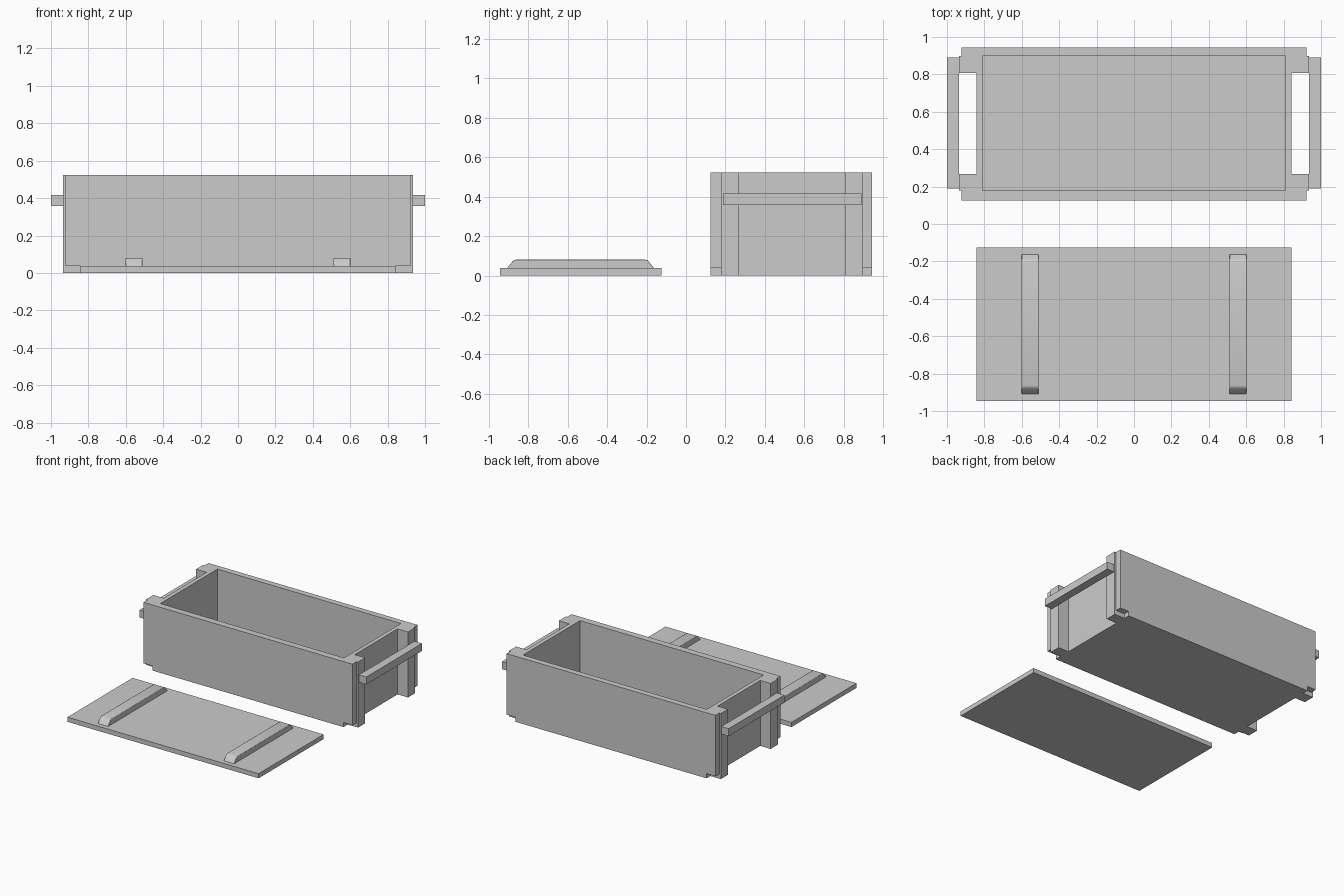
import bpy, bmesh

if "Cube" in bpy.data.objects:
    bpy.data.objects.remove(bpy.data.objects["Cube"])


def finish(name, bm):
    bmesh.ops.recalc_face_normals(bm, faces=bm.faces)
    me = bpy.data.meshes.new(name)
    bm.to_mesh(me)
    bm.free()
    ob = bpy.data.objects.new(name, me)
    bpy.context.collection.objects.link(ob)
    return ob


def box(name, x, y, z):
    """Axis-aligned board from (min, max) ranges."""
    bm = bmesh.new()
    bmesh.ops.create_cube(bm, size=1)
    for v in bm.verts:
        for i, (a, b) in enumerate((x, y, z)):
            v.co[i] = a if v.co[i] < 0 else b
    return finish(name, bm)


def span(side, a, b):
    return tuple(sorted((side * a, side * b)))


def cleat(name, x):
    """Batten with sloping ends, softened ridge corners and upper edges."""
    profile = [(-0.91, 0.035), (-0.88, 0.072), (-0.873, 0.078), (-0.862, 0.081),
               (-0.208, 0.081), (-0.197, 0.078), (-0.19, 0.072), (-0.16, 0.035)]
    bm = bmesh.new()
    face = bm.faces.new([bm.verts.new((x[0], y, z)) for y, z in profile])
    new = bmesh.ops.extrude_face_region(bm, geom=[face])["geom"]
    bmesh.ops.translate(bm, vec=(x[1] - x[0], 0, 0),
                        verts=[g for g in new if isinstance(g, bmesh.types.BMVert)])
    ob = finish(name, bm)
    mod = ob.modifiers.new("soft_edges", "BEVEL")
    mod.width = 0.003
    mod.segments = 2
    mod.limit_method = "ANGLE"
    mod.angle_limit = 1.0
    bpy.ops.object.select_all(action="DESELECT")
    bpy.context.view_layer.objects.active = ob
    ob.select_set(True)
    bpy.ops.object.shade_smooth_by_angle()
    return ob


T, TOP = 0.037, 0.523      # board thickness, crate height

# crate floor and long walls
box("crate_floor", (-0.843, 0.843), (0.125, 0.945), (0, T))
box("front_wall", (-0.922, 0.922), (0.125, 0.178), (T, TOP))
box("back_wall", (-0.922, 0.922), (0.897, 0.945), (T, TOP))

# end walls, corner posts and carrying handles on both ends
for s, label in ((-1, "left"), (1, "right")):
    box(f"{label}_end_wall", span(s, 0.81, 0.843), (0.178, 0.897), (T, TOP))
    box(f"{label}_front_post", span(s, 0.843, 0.935), (0.178, 0.268), (0, TOP))
    box(f"{label}_back_post", span(s, 0.843, 0.935), (0.807, 0.897), (0, TOP))
    box(f"{label}_handle", span(s, 0.935, 1.0), (0.189, 0.89), (0.357, 0.417))

# lid lying in front of the crate, with two cleats
box("lid", (-0.843, 0.843), (-0.945, -0.125), (0, T))
for s, label in ((-1, "left"), (1, "right")):
    cleat(f"{label}_lid_cleat", span(s, 0.51, 0.602))
